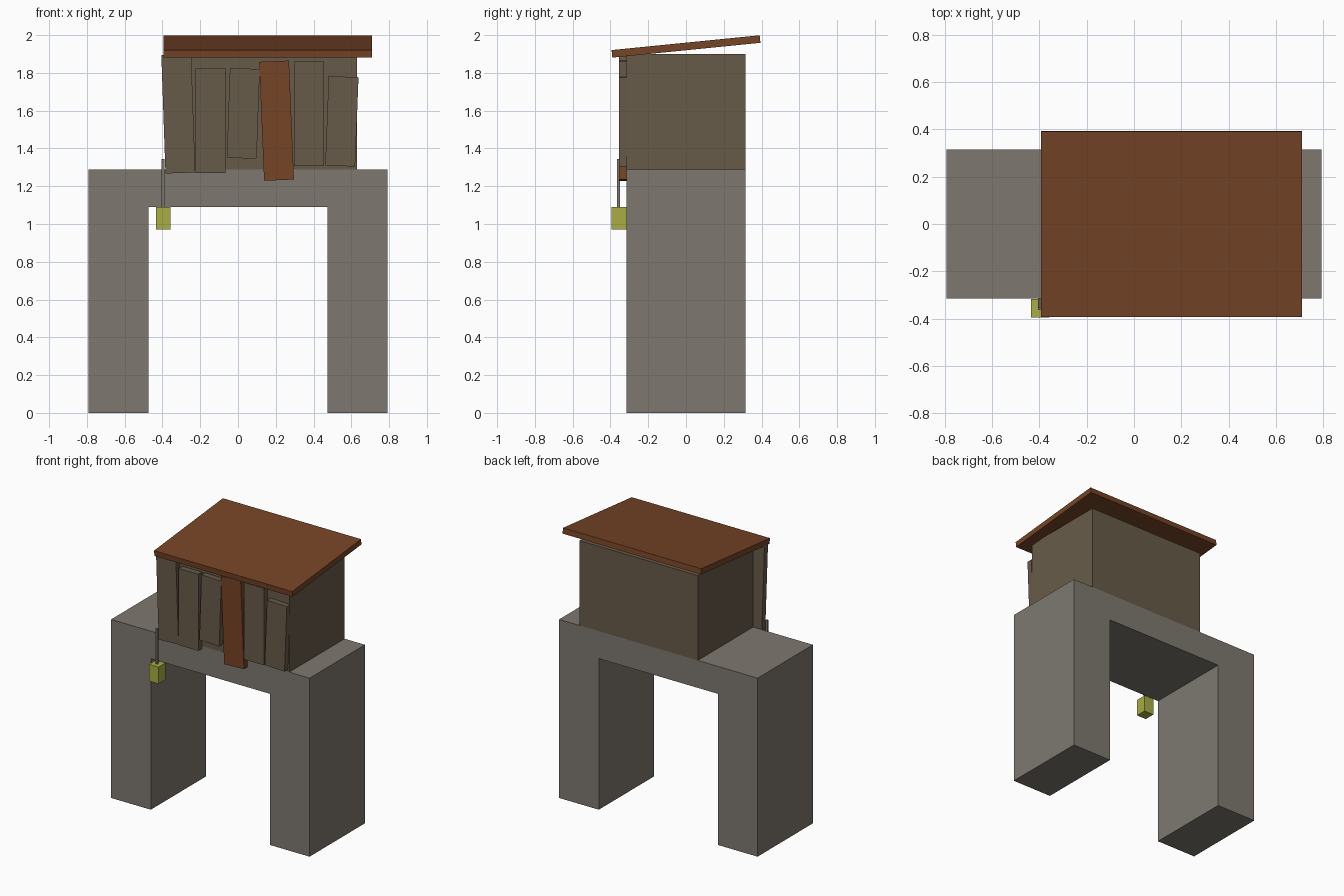
import bpy
import bmesh
from math import radians
from mathutils import Matrix, Vector

cube = bpy.data.objects.get("Cube")
if cube:
    bpy.data.objects.remove(cube, do_unlink=True)


def make_material(name, rgb):
    mat = bpy.data.materials.new(name)
    mat.use_nodes = True
    mat.diffuse_color = (*rgb, 1)
    mat.node_tree.nodes["Principled BSDF"].inputs["Base Color"].default_value = (*rgb, 1)
    return mat


stone = make_material("grey stone", (0.208, 0.189, 0.163))
wood = make_material("weathered wood", (0.136, 0.105, 0.066))
rust = make_material("rusty brown", (0.179, 0.058, 0.019))
glow = make_material("lantern yellow", (0.392, 0.417, 0.056))


def add_object(name, bm, mat):
    bmesh.ops.recalc_face_normals(bm, faces=bm.faces)
    mesh = bpy.data.meshes.new(name)
    bm.to_mesh(mesh)
    bm.free()
    mesh.materials.append(mat)
    obj = bpy.data.objects.new(name, mesh)
    bpy.context.collection.objects.link(obj)
    return obj


def box(name, low, high, mat):
    low, high = Vector(low), Vector(high)
    bm = bmesh.new()
    bmesh.ops.create_cube(bm, size=1, matrix=Matrix.Diagonal((*(high - low), 1)))
    obj = add_object(name, bm, mat)
    obj.location = (low + high) / 2
    return obj


def slab(name, outline, front, back, mat):
    """Extrude an x-z outline from front to back along y."""
    bm = bmesh.new()
    face = bm.faces.new([bm.verts.new((x, front, z)) for x, z in outline])
    result = bmesh.ops.extrude_face_region(bm, geom=[face])
    verts = [v for v in result["geom"] if isinstance(v, bmesh.types.BMVert)]
    bmesh.ops.translate(bm, verts=verts, vec=(0, back - front, 0))
    return add_object(name, bm, mat)


# Stone gateway with two legs and a lintel
half = [(0.475, 0), (0.792, 0), (0.792, 1.288)]
outline = [(0.475, 1.09)] + half
outline += [(-x, z) for x, z in reversed(outline)]
slab("stone_arch", outline, -0.315, 0.315, stone)

# Hut on top, offset to one side
box("hut_walls", (-0.315, -0.315, 1.288), (0.63, 0.315, 1.9), wood)

# Uneven front planks: centre x, bottom z, top z, tilt in degrees
planks = [
    (-0.316, 1.27, 1.897, -2.0, wood),
    (-0.146, 1.27, 1.823, 0, wood),
    (0.028, 1.348, 1.823, 2.0, wood),
    (0.204, 1.232, 1.862, -2.4, rust),
    (0.376, 1.306, 1.86, 0, wood),
    (0.55, 1.307, 1.78, 2.2, wood),
]
for i, (x, bottom, top, tilt, mat) in enumerate(planks, 1):
    plank = box(f"front_plank_{i}", (x - 0.079, -0.355, bottom),
                (x + 0.079, -0.315, top), mat)
    plank.rotation_euler.y = radians(tilt)

# Sloping roof board
roof = box("roof", (-0.394, -0.394, 1.92), (0.709, 0.394, 1.96), rust)
roof.rotation_euler.x = radians(5.7)

# Hanging lantern
box("lantern_rod", (-0.405, -0.364, 1.09), (-0.39, -0.349, 1.345), stone)
box("lantern", (-0.435, -0.395, 0.97), (-0.358, -0.316, 1.09), glow)
